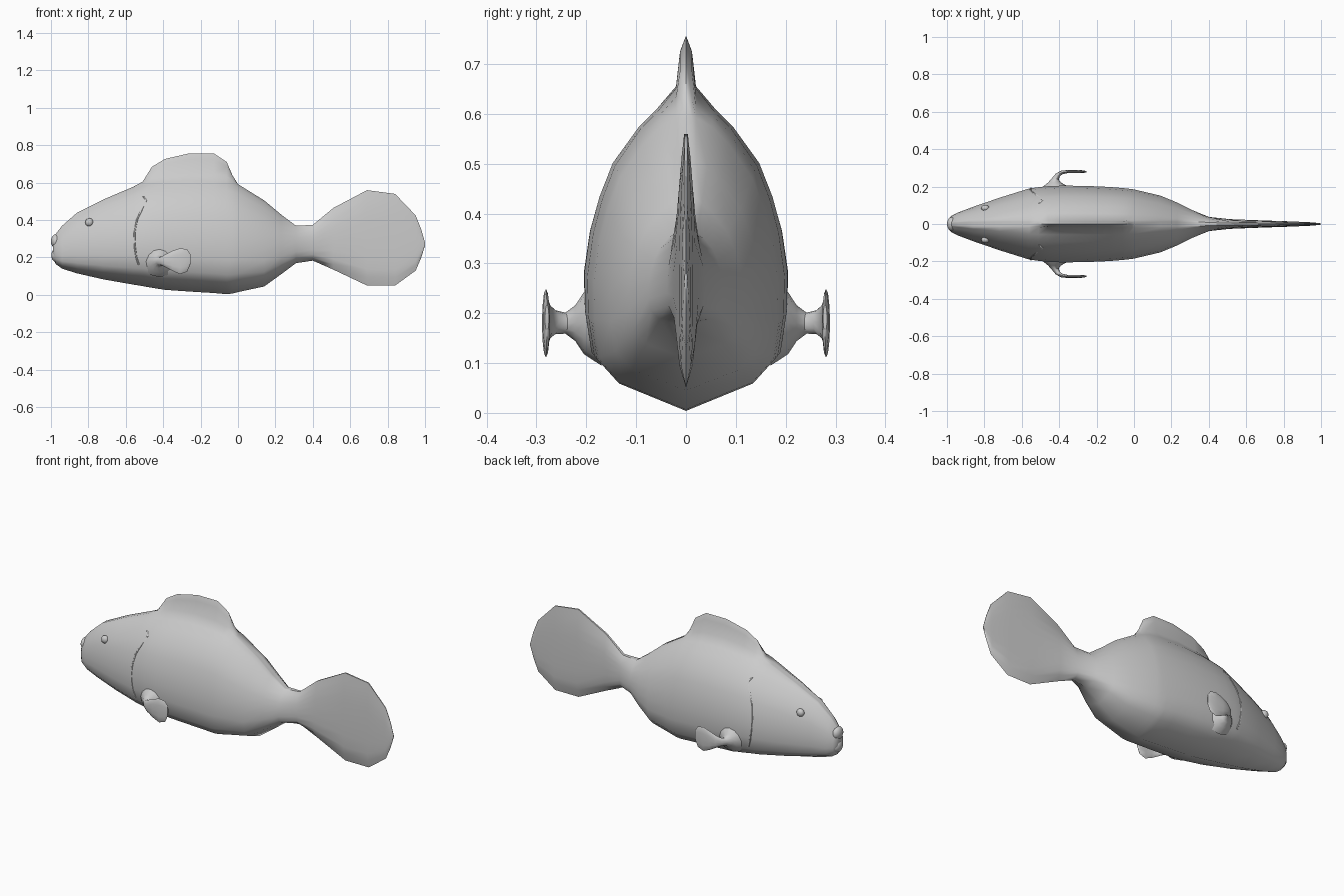
import bpy, bmesh, math
from mathutils import Vector
from mathutils.bvhtree import BVHTree

if "Cube" in bpy.data.objects:
    bpy.data.objects.remove(bpy.data.objects["Cube"])

grey = bpy.data.materials.new("grey")
grey.diffuse_color = (0.6, 0.6, 0.6, 1)
grey.use_nodes = True
grey.node_tree.nodes["Principled BSDF"].inputs["Base Color"].default_value = grey.diffuse_color


def finish(bm, name, angle=50):
    """Turn a bmesh into a smooth shaded grey object."""
    bmesh.ops.recalc_face_normals(bm, faces=bm.faces)
    me = bpy.data.meshes.new(name)
    bm.to_mesh(me)
    bm.free()
    ob = bpy.data.objects.new(name, me)
    bpy.context.collection.objects.link(ob)
    me.materials.append(grey)
    bpy.ops.object.select_all(action='DESELECT')
    ob.select_set(True)
    bpy.context.view_layer.objects.active = ob
    bpy.ops.object.shade_smooth_by_angle(angle=math.radians(angle))
    return ob


def loft(bm, rings):
    """Skin closed rings of equal length and cap both ends."""
    rows = [[bm.verts.new(p) for p in r] for r in rings]
    n = len(rows[0])
    for a, b in zip(rows, rows[1:]):
        for i in range(n):
            j = (i + 1) % n
            bm.faces.new((a[i], a[j], b[j], b[i]))
    bm.faces.new(rows[0])
    bm.faces.new(rows[-1])


# Body, back fin and tail: x, belly z, back z, half width, fin rise
STATIONS = [
    (-0.99, 0.21, 0.29, 0.028, 0), (-0.975, 0.165, 0.325, 0.045, 0),
    (-0.94, 0.14, 0.37, 0.062, 0), (-0.86, 0.115, 0.44, 0.092, 0),
    (-0.72, 0.083, 0.51, 0.14, 0), (-0.56, 0.055, 0.578, 0.19, 0),
    (-0.51, 0.047, 0.60, 0.197, 0.005), (-0.46, 0.038, 0.61, 0.202, 0.075),
    (-0.39, 0.027, 0.62, 0.205, 0.107), (-0.26, 0.018, 0.63, 0.204, 0.127),
    (-0.13, 0.01, 0.625, 0.198, 0.132), (-0.06, 0.004, 0.615, 0.192, 0.095),
    (-0.03, 0.007, 0.605, 0.189, 0.035), (0.0, 0.015, 0.592, 0.185, 0),
    (0.14, 0.045, 0.505, 0.152, 0), (0.23, 0.11, 0.43, 0.115, 0),
    (0.31, 0.17, 0.37, 0.075, 0), (0.40, 0.183, 0.374, 0.038, 0),
    (0.51, 0.135, 0.465, 0.026, 0), (0.69, 0.05, 0.56, 0.019, 0),
    (0.84, 0.05, 0.54, 0.014, 0), (0.95, 0.13, 0.425, 0.009, 0),
    (0.98, 0.20, 0.35, 0.006, 0), (1.0, 0.265, 0.28, 0.003, 0)]
# Cross-section: share of height, share of half width
SECTION = [(0.09, 0.70), (0.17, 0.93), (0.30, 0.99), (0.43, 1.0),
           (0.57, 0.94), (0.68, 0.85), (0.79, 0.72), (0.91, 0.46), (0.97, 0.28)]


def body_ring(x, z0, z1, w, rise):
    half = [(w * s, z0 + t * (z1 - z0)) for t, s in SECTION]
    half += [(min(0.02, 0.2 * w), z1 + 0.2 * rise),
             (min(0.012, 0.1 * w), z1 + 0.75 * rise)]
    right = [(x, -y, z) for y, z in half]
    left = [(x, y, z) for y, z in reversed(half)]
    return [(x, 0, z0)] + right + [(x, 0, z1 + rise)] + left


bm = bmesh.new()
loft(bm, [body_ring(*s) for s in STATIONS])
bmesh.ops.recalc_face_normals(bm, faces=bm.faces)
skin = BVHTree.FromBMesh(bm)
finish(bm, "body")


def on_skin(x, z, side):
    hit = skin.ray_cast(Vector((x, side, z)), Vector((0, -side, 0)))
    return hit[0]


def ball(name, centre, scale):
    bm = bmesh.new()
    bmesh.ops.create_uvsphere(bm, u_segments=16, v_segments=10, radius=1)
    bmesh.ops.scale(bm, vec=scale, verts=bm.verts)
    bmesh.ops.translate(bm, vec=centre, verts=bm.verts)
    finish(bm, name)


# Lips with the mouth gap between them
ball("upper_lip", (-0.974, 0, 0.287), (0.026, 0.038, 0.037))
ball("lower_lip", (-0.972, 0, 0.212), (0.026, 0.038, 0.037))

# Side fin path: x, y, z, half height, half thickness, heading angle (degrees)
FIN = [(-0.42, 0.17, 0.18, 0.085, 0.09, 90), (-0.42, 0.205, 0.18, 0.062, 0.06, 90),
       (-0.425, 0.222, 0.18, 0.036, 0.034, 90), (-0.42, 0.242, 0.18, 0.021, 0.018, 75),
       (-0.408, 0.262, 0.182, 0.024, 0.013, 55), (-0.385, 0.276, 0.183, 0.036, 0.010, 25),
       (-0.35, 0.281, 0.182, 0.054, 0.008, 5), (-0.31, 0.281, 0.18, 0.069, 0.008, 0),
       (-0.272, 0.280, 0.184, 0.060, 0.007, 0), (-0.255, 0.279, 0.19, 0.027, 0.004, 0)]

for side, tag in ((-1, "right"), (1, "left")):
    # Side fin
    rings = []
    for x, y, z, h, t, heading in FIN:
        a = math.radians(heading)
        ring = []
        for k in range(12):
            u = math.tau * k / 12
            off = t * math.cos(u)
            ring.append((x - off * math.sin(a), side * (y + off * math.cos(a)),
                         z + h * math.sin(u)))
        rings.append(ring)
    bm = bmesh.new()
    loft(bm, rings)
    finish(bm, "side_fin_" + tag)

    # Eye
    ball("eye_" + tag, on_skin(-0.795, 0.388, side), (0.022, 0.018, 0.022))

    # Gill edge: thin ridge following the skin
    line = [(-0.505, 0.525), (-0.49, 0.505), (-0.515, 0.455), (-0.54, 0.40),
            (-0.553, 0.33), (-0.552, 0.26), (-0.543, 0.20), (-0.53, 0.16)]
    rings = []
    for x, z in line:
        p = on_skin(x, z, side)
        rings.append([(p.x + 0.005 * math.cos(u), p.y + 0.004 * math.sin(u), p.z)
                      for u in (math.tau * k / 6 for k in range(6))])
    bm = bmesh.new()
    loft(bm, rings)
    finish(bm, "gill_edge_" + tag)
